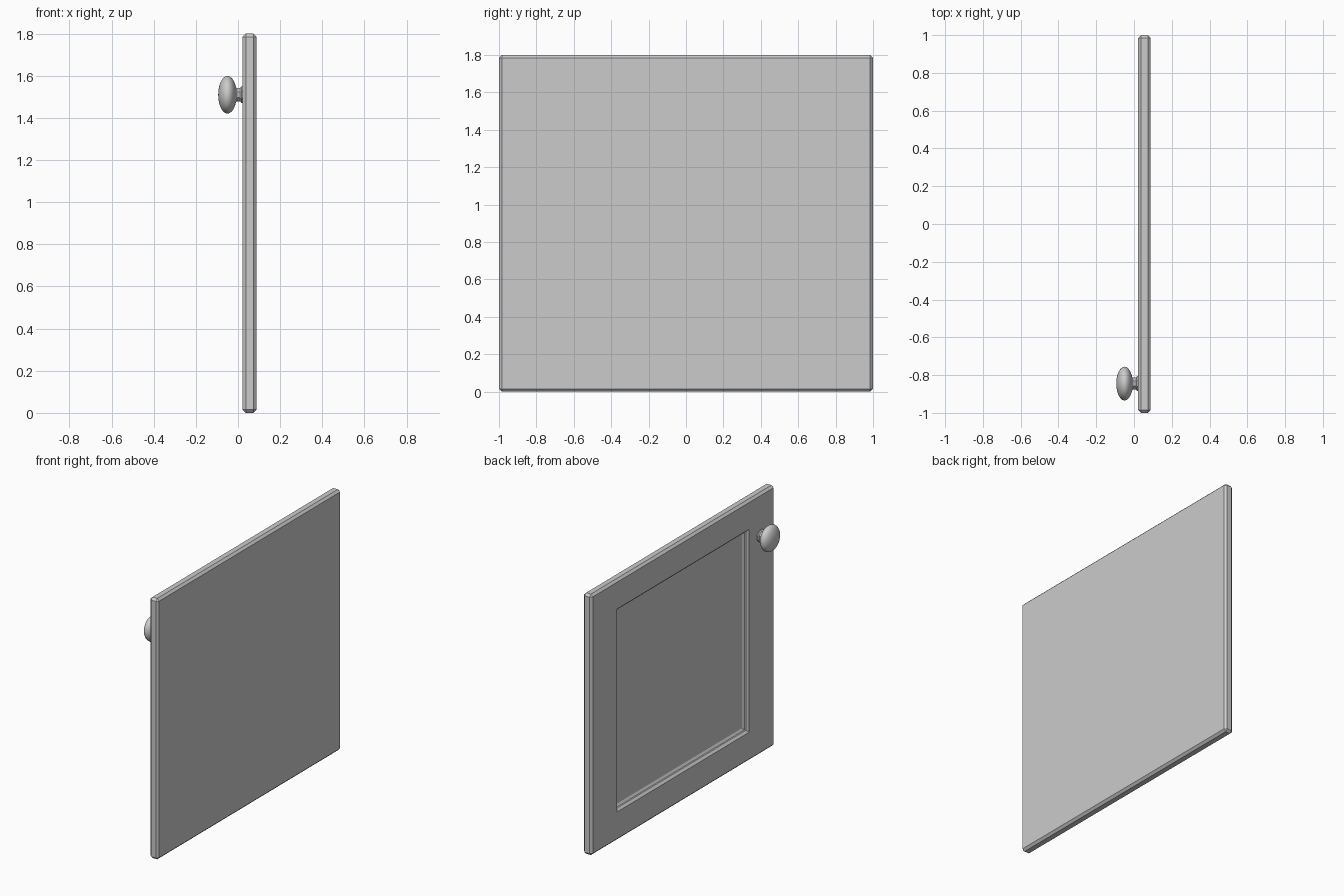
import bpy, bmesh, math
from mathutils import Matrix

cube = bpy.data.objects.get("Cube")
if cube:
    bpy.data.objects.remove(cube, do_unlink=True)

grey = bpy.data.materials.new("plain_grey")
grey.use_nodes = True
grey.diffuse_color = (0.6, 0.6, 0.6, 1)
grey.node_tree.nodes["Principled BSDF"].inputs["Base Color"].default_value = (0.6, 0.6, 0.6, 1)


def make_object(name, bm, smooth_angle):
    bmesh.ops.recalc_face_normals(bm, faces=bm.faces)
    mesh = bpy.data.meshes.new(name)
    bm.to_mesh(mesh)
    bm.free()
    mesh.materials.append(grey)
    obj = bpy.data.objects.new(name, mesh)
    bpy.context.collection.objects.link(obj)
    bpy.ops.object.select_all(action="DESELECT")
    obj.select_set(True)
    bpy.context.view_layer.objects.active = obj
    bpy.ops.object.shade_smooth_by_angle(angle=math.radians(smooth_angle))
    return obj


def lathe(name, profile, sides, smooth_angle):
    """Turn (x, radius) points around the knob axis; zero radius closes an end."""
    bm = bmesh.new()
    turn = 2 * math.pi / sides
    verts = [bm.verts.new((x, 0, r)) for x, r in profile]
    edges = [bm.edges.new(pair) for pair in zip(verts, verts[1:])]
    bmesh.ops.rotate(bm, verts=bm.verts, cent=(0, 0, 0),
                     matrix=Matrix.Rotation(turn / 2, 3, "X"))
    bmesh.ops.spin(bm, geom=verts + edges, cent=(0, 0, 0), axis=(1, 0, 0),
                   angle=2 * math.pi, steps=sides)
    bmesh.ops.remove_doubles(bm, verts=bm.verts, dist=0.0005)
    bmesh.ops.translate(bm, verts=bm.verts, vec=(0, KNOB_Y, KNOB_Z))
    return make_object(name, bm, smooth_angle)


KNOB_Y, KNOB_Z = -0.845, 1.51
BACK, FACE = 0.088, 0.022
HEIGHT = 1.8

# Door slab with chamfered outer edges
bm = bmesh.new()
bmesh.ops.create_cube(bm, size=1)
bmesh.ops.scale(bm, verts=bm.verts, vec=(BACK - FACE, 2, HEIGHT))
bmesh.ops.translate(bm, verts=bm.verts, vec=((BACK + FACE) / 2, 0, HEIGHT / 2))
bmesh.ops.bevel(bm, geom=bm.edges[:], offset=0.015, segments=1, affect="EDGES")

# Recessed panel: frame, chamfered lip, straight wall, then the sunken field
bm.normal_update()
panel = min(bm.faces, key=lambda f: f.calc_center_median().x)


def step(half_width, low, high, x):
    """Inset the panel face to the given rectangle and depth."""
    bmesh.ops.inset_region(bm, faces=[panel], thickness=0.01, depth=0)
    for v in panel.verts:
        v.co = (x, math.copysign(half_width, v.co.y),
                high if v.co.z > HEIGHT / 2 else low)


step(0.72, 0.2, 1.6, FACE)
step(0.705, 0.215, 1.585, FACE + 0.015)
step(0.705, 0.215, 1.585, FACE + 0.025)
step(0.69, 0.23, 1.57, FACE + 0.035)
make_object("door_panel", bm, 20)

# Knob stem, flared against the door
lathe("knob_stem", [(0.03, 0), (0.03, 0.043), (0.016, 0.043), (0.01, 0.034),
                    (-0.005, 0.034), (-0.015, 0.045), (-0.015, 0)], 8, 20)

# Rounded knob head
head = [(-0.05 - 0.044 * math.cos(a), 0.09 * math.sin(a))
        for a in (math.pi * i / 12 for i in range(13))]
lathe("knob_head", head, 32, 50)
